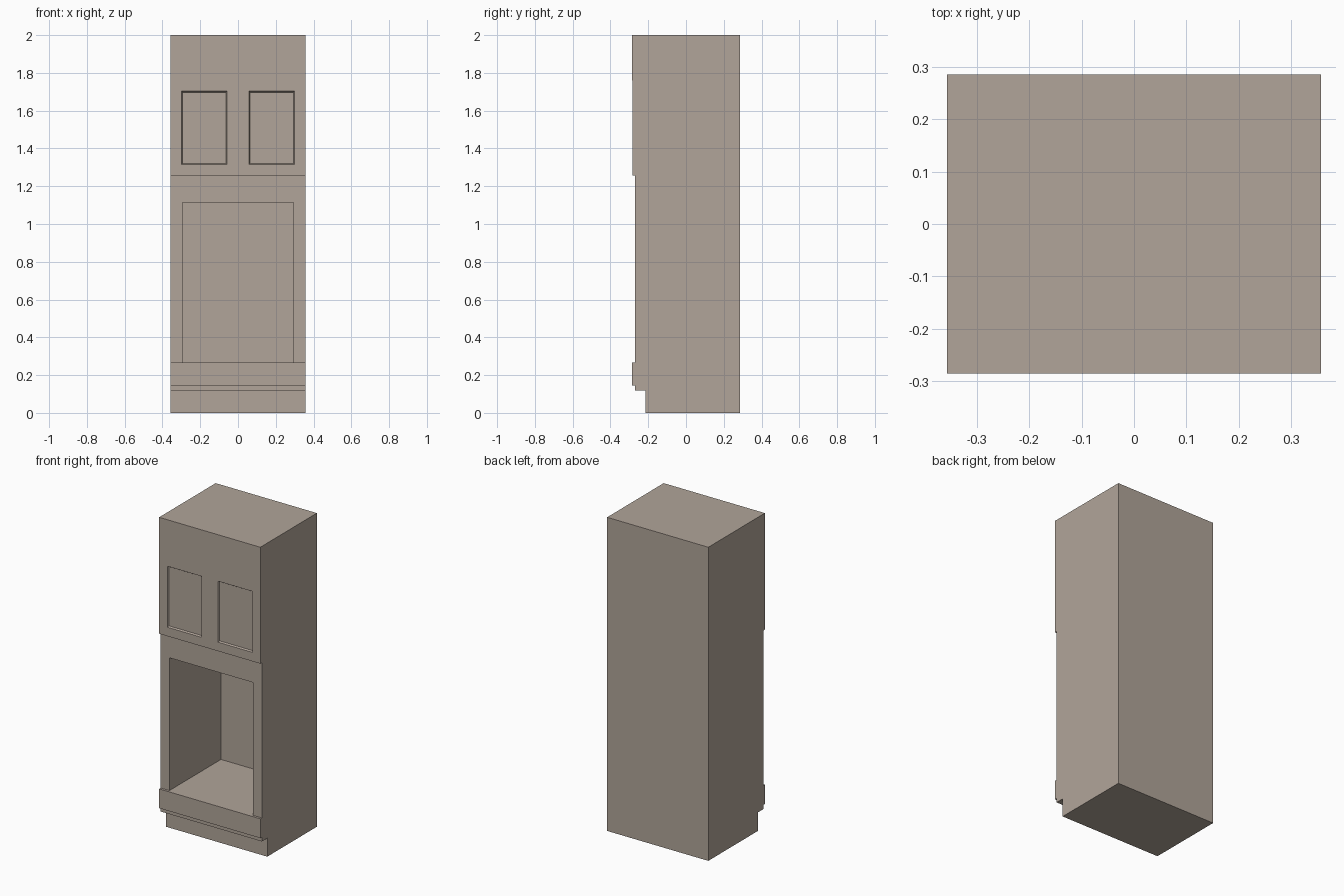
import bpy, bmesh

if "Cube" in bpy.data.objects:
    bpy.data.objects.remove(bpy.data.objects["Cube"])

W, BACK = 0.357, 0.285          # half width, back plane
FRAME_Y, FRONT_Y = -0.27, -0.285  # carcass front, door front

# Taupe lacquer shared by all parts
taupe = bpy.data.materials.new("taupe")
taupe.diffuse_color = (0.44, 0.376, 0.32, 1)
taupe.use_nodes = True
taupe.node_tree.nodes["Principled BSDF"].inputs["Base Color"].default_value = taupe.diffuse_color


def finish(bm, name):
    bmesh.ops.recalc_face_normals(bm, faces=bm.faces)
    mesh = bpy.data.meshes.new(name)
    bm.to_mesh(mesh)
    bm.free()
    mesh.materials.append(taupe)
    ob = bpy.data.objects.new(name, mesh)
    bpy.context.collection.objects.link(ob)
    return ob


def box_mesh(x0, x1, y0, y1, z0, z1):
    bm = bmesh.new()
    bmesh.ops.create_cube(bm, size=1)
    bmesh.ops.scale(bm, vec=(x1 - x0, y1 - y0, z1 - z0), verts=bm.verts)
    bmesh.ops.translate(bm, vec=((x0 + x1) / 2, (y0 + y1) / 2, (z0 + z1) / 2), verts=bm.verts)
    return bm


def box(name, *size):
    return finish(box_mesh(*size), name)


# Carcass: side profile with toe kick, extruded across the width
profile = [(BACK, 0), (BACK, 2), (FRAME_Y, 2), (FRAME_Y, 0.118), (-0.215, 0.118), (-0.215, 0)]
bm = bmesh.new()
face = bm.faces.new([bm.verts.new((-W, y, z)) for y, z in profile])
ext = bmesh.ops.extrude_face_region(bm, geom=[face])
bmesh.ops.translate(bm, vec=(2 * W, 0, 0),
                    verts=[g for g in ext["geom"] if isinstance(g, bmesh.types.BMVert)])
carcass = finish(bm, "carcass")

# Open appliance niche cut into the carcass
cutter = box("niche_cutter", -0.295, 0.295, -0.4, 0.25, 0.268, 1.115)
cutter.hide_render = True
mod = carcass.modifiers.new("niche", "BOOLEAN")
mod.operation = "DIFFERENCE"
mod.solver = "EXACT"
mod.object = cutter
bpy.context.view_layer.objects.active = carcass
bpy.ops.object.modifier_apply(modifier=mod.name)
bpy.data.objects.remove(cutter)

# Pair of doors with recessed panels
for name, x0, x1 in (("left_door", -W, 0), ("right_door", 0, W)):
    bm = box_mesh(x0, x1, FRONT_Y + 0.001, FRAME_Y, 1.257, 1.76)
    bm.normal_update()
    front = [f for f in bm.faces if f.normal.y < -0.9]
    bmesh.ops.inset_region(bm, faces=front, thickness=0.057, use_even_offset=True)
    bmesh.ops.inset_region(bm, faces=front, thickness=0.006, depth=-0.01, use_even_offset=True)
    finish(bm, name)

# Top flap above the doors and drawer front below the niche
box("top_panel", -W, W, FRONT_Y, FRAME_Y, 1.76, 2)
box("drawer_front", -W, W, FRONT_Y, FRAME_Y, 0.145, 0.268)
